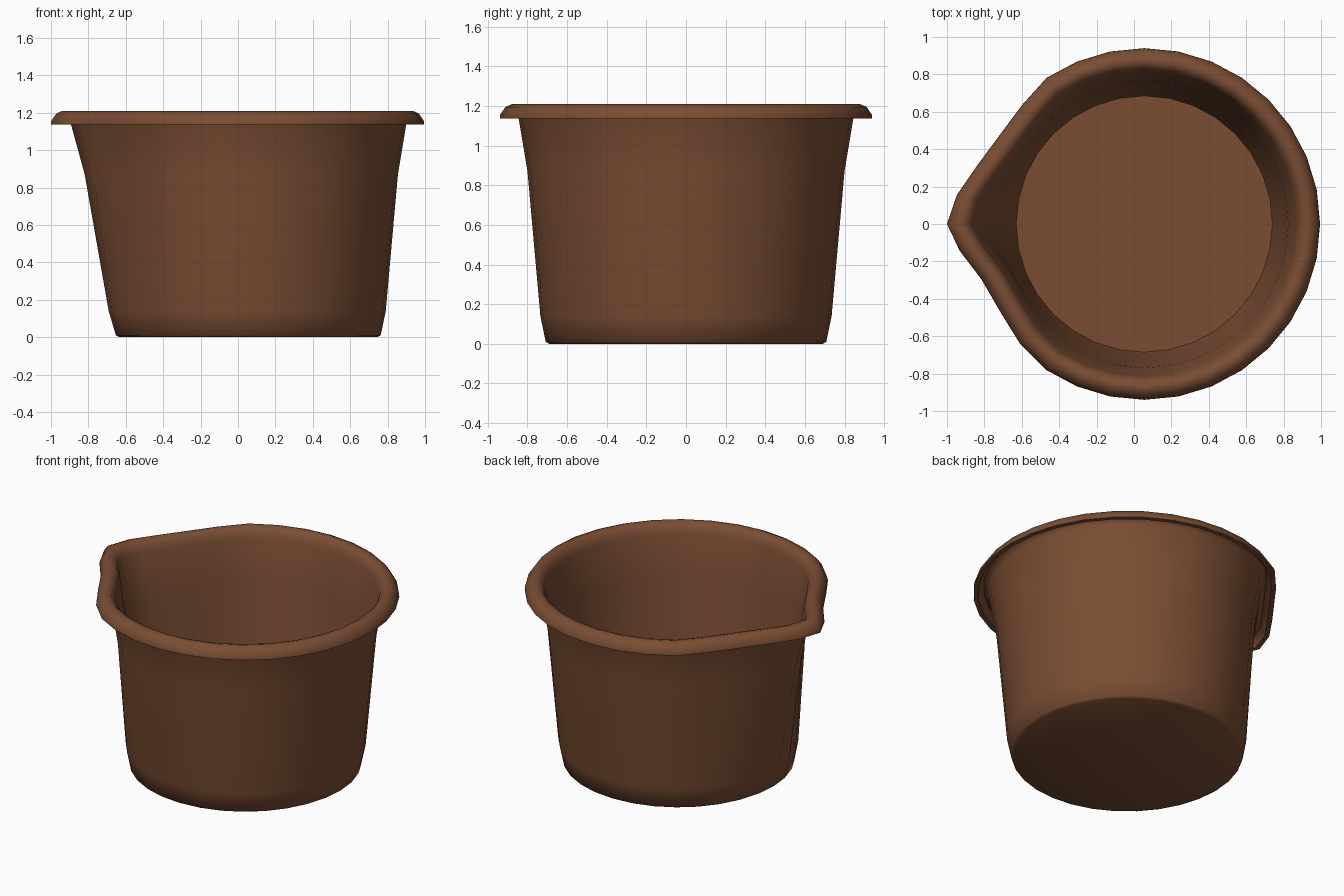
import bpy, bmesh, math

if "Cube" in bpy.data.objects:
    bpy.data.objects.remove(bpy.data.objects["Cube"])

SIDES = 32
CX = 0.055          # axis of the round body

clay = bpy.data.materials.new("brown clay")
clay.diffuse_color = (0.195, 0.075, 0.033, 1)
clay.use_nodes = True
clay.node_tree.nodes["Principled BSDF"].inputs["Base Color"].default_value = clay.diffuse_color

# Section of the pot: radius, height, strength of the spout
profile = [
    # outside wall, going up
    (0.69, 0.0, 0.0), (0.708, 0.01, 0.0), (0.735, 0.14, 0.1),
    (0.80, 0.87, 0.65), (0.845, 1.14, 0.9),
    # underside of the rolled rim
    (0.856, 1.168, 0.95), (0.878, 1.18, 1.0), (0.900, 1.165, 1.0), (0.910, 1.137, 1.0),
    # outside and top of the rolled rim
    (0.94, 1.137, 1.0), (0.938, 1.157, 1.0), (0.912, 1.195, 1.0),
    (0.88, 1.21, 1.0), (0.848, 1.202, 0.98), (0.826, 1.172, 0.93),
    # inside wall, going down to the floor
    (0.815, 1.14, 0.9), (0.77, 0.87, 0.65), (0.705, 0.14, 0.1), (0.685, 0.03, 0.0),
]
# Spout pull (dx, dy) by steps away from the -x direction
spout = {
    -4: (0.01, -0.03), -3: (0.01, -0.045), -2: (-0.02, -0.04), -1: (-0.08, -0.028),
    0: (-0.115, 0.0),
    1: (-0.065, 0.04), 2: (-0.003, 0.065), 3: (0.018, 0.042), 4: (0.0, 0.025),
}

bm = bmesh.new()
rings = []
for r, z, w in profile:
    ring = []
    for i in range(SIDES):
        a = 2 * math.pi * i / SIDES
        dx, dy = spout.get(i - SIDES // 2, (0, 0))
        ring.append(bm.verts.new((CX + r * math.cos(a) + w * dx,
                                  r * math.sin(a) + w * dy, z)))
    rings.append(ring)

# Base disc, inside floor and walls
bm.faces.new(list(reversed(rings[0])))
bm.faces.new(rings[-1])
for lo, hi in zip(rings, rings[1:]):
    for i in range(SIDES):
        j = (i + 1) % SIDES
        bm.faces.new((lo[i], lo[j], hi[j], hi[i]))

mesh = bpy.data.meshes.new("pouring_pot")
bm.to_mesh(mesh)
bm.free()
mesh.materials.append(clay)
pot = bpy.data.objects.new("pouring_pot", mesh)
bpy.context.collection.objects.link(pot)

bpy.context.view_layer.objects.active = pot
pot.select_set(True)
bpy.ops.object.shade_smooth_by_angle(angle=math.radians(60))
